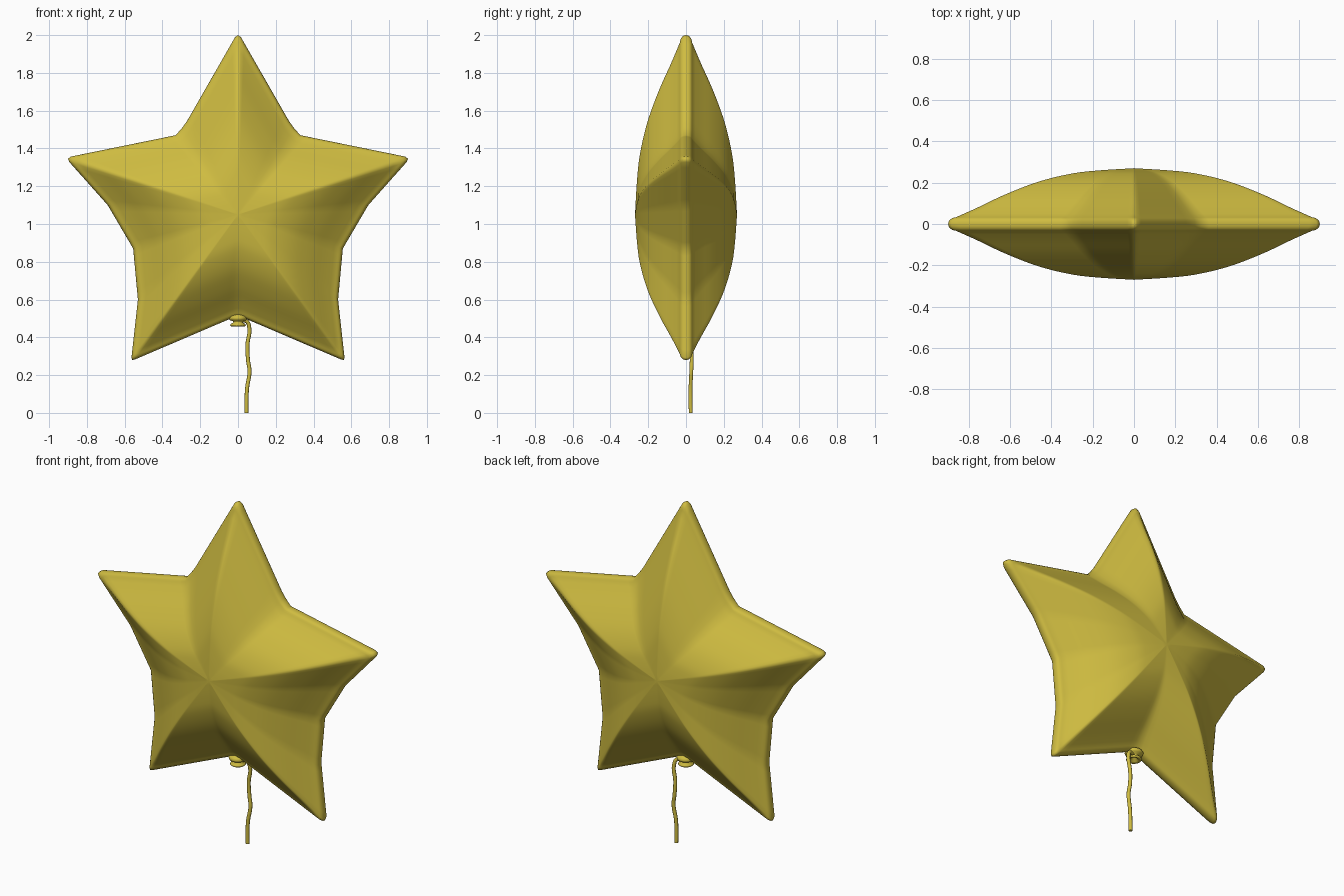
import bpy, bmesh, math

if "Cube" in bpy.data.objects:
    bpy.data.objects.remove(bpy.data.objects["Cube"])

gold = bpy.data.materials.new("golden yellow")
gold.diffuse_color = (0.62, 0.50, 0.052, 1)
gold.use_nodes = True
gold.node_tree.nodes["Principled BSDF"].inputs["Base Color"].default_value = gold.diffuse_color


def add_object(name, bm):
    bmesh.ops.recalc_face_normals(bm, faces=bm.faces)
    mesh = bpy.data.meshes.new(name)
    bm.to_mesh(mesh)
    bm.free()
    for p in mesh.polygons:
        p.use_smooth = True
    mesh.materials.append(gold)
    ob = bpy.data.objects.new(name, mesh)
    bpy.context.collection.objects.link(ob)
    return ob


def interp(table, t):
    # smooth (Hermite) interpolation through a short table
    n = len(table)
    slope = lambda i: ((table[min(i + 1, n - 1)][1] - table[max(i - 1, 0)][1])
                       / (table[min(i + 1, n - 1)][0] - table[max(i - 1, 0)][0]))
    for i in range(n - 1):
        (a, u), (b, v) = table[i], table[i + 1]
        if t <= b:
            h, s = b - a, (t - a) / (b - a)
            return ((2*s**3 - 3*s**2 + 1) * u + (s**3 - 2*s**2 + s) * h * slope(i)
                    + (3*s**2 - 2*s**3) * v + (s**3 - s**2) * h * slope(i + 1))
    return table[-1][1]


# Balloon: star outline (right half, top to bottom), mirrored
half = [(0, 2.0), (0.015, 1.99), (0.27, 1.545), (0.295, 1.51), (0.33, 1.47),
        (0.885, 1.357), (0.9, 1.345), (0.893, 1.328), (0.69, 1.10),
        (0.555, 0.87), (0.53, 0.60), (0.564, 0.292), (0.56, 0.28),
        (0.545, 0.283), (0.03, 0.503), (0, 0.51)]
outline = half + [(-x, z) for x, z in reversed(half[1:-1])]
ring = []
for i, (x0, z0) in enumerate(outline):
    x1, z1 = outline[(i + 1) % len(outline)]
    n = max(1, int(math.hypot(x1 - x0, z1 - z0) / 0.035))
    ring += [(x0 + (x1 - x0) * k / n, z0 + (z1 - z0) * k / n) for k in range(n)]

# Puffed thickness from the middle to the seam
CZ = 1.05
puff = [(0, 0.27), (0.18, 0.26), (0.33, 0.245), (0.52, 0.203), (0.70, 0.14),
        (0.85, 0.076), (0.96, 0.032)]


def height(t):
    if t > 0.96:
        return 0.032 * math.sqrt(max(0, 1 - ((t - 0.96) / 0.04) ** 2))
    return interp(puff, t)


steps = [i / 24 for i in range(1, 24)] + [0.975, 0.99, 0.997]
bm = bmesh.new()
N = len(ring)
seam = [bm.verts.new((x, 0, z)) for x, z in ring]
for side in (-1, 1):
    mid = bm.verts.new((0, side * height(0), CZ))
    prev = None
    for t in steps + [1]:
        cur = seam if t == 1 else [
            bm.verts.new((x * t, side * height(t), CZ + (z - CZ) * t)) for x, z in ring]
        for i in range(N):
            j = (i + 1) % N
            if prev:
                bm.faces.new((prev[i], prev[j], cur[j], cur[i]))
            else:
                bm.faces.new((mid, cur[i], cur[j]))
        prev = cur
add_object("star_balloon", bm)

# Tied neck: lathed rolled collar with a flared, hollow lip
profile = [(0.012, 0.53), (0.025, 0.522), (0.043, 0.513), (0.05, 0.502), (0.045, 0.491),
           (0.026, 0.485), (0.024, 0.478), (0.039, 0.471), (0.042, 0.463),
           (0.036, 0.458), (0.022, 0.463), (0.012, 0.478), (0.001, 0.482)]
bm = bmesh.new()
S = 28
rows = [[bm.verts.new((r * math.cos(2 * math.pi * k / S), r * math.sin(2 * math.pi * k / S), z))
         for k in range(S)] for r, z in profile]
for a, b in zip(rows, rows[1:]):
    for k in range(S):
        bm.faces.new((a[k], a[(k + 1) % S], b[(k + 1) % S], b[k]))
bm.faces.new(rows[0])
bm.faces.new(rows[-1])
add_object("tied_neck", bm)

# Wavy string
path = [(0.015, 0.01, 0.488), (0.045, 0.018, 0.485), (0.06, 0.025, 0.45), (0.05, 0.028, 0.36),
        (0.053, 0.03, 0.28), (0.061, 0.028, 0.22), (0.048, 0.024, 0.13),
        (0.045, 0.024, 0.06), (0.045, 0.025, 0.0)]
curve = bpy.data.curves.new("string", 'CURVE')
curve.dimensions = '3D'
curve.bevel_depth = 0.0105
curve.bevel_resolution = 3
curve.use_fill_caps = True
sp = curve.splines.new('BEZIER')
sp.bezier_points.add(len(path) - 1)
for p, co in zip(sp.bezier_points, path):
    p.co = co
    p.handle_left_type = p.handle_right_type = 'AUTO'
sp.resolution_u = 6
curve.materials.append(gold)
bpy.context.collection.objects.link(bpy.data.objects.new("string", curve))
